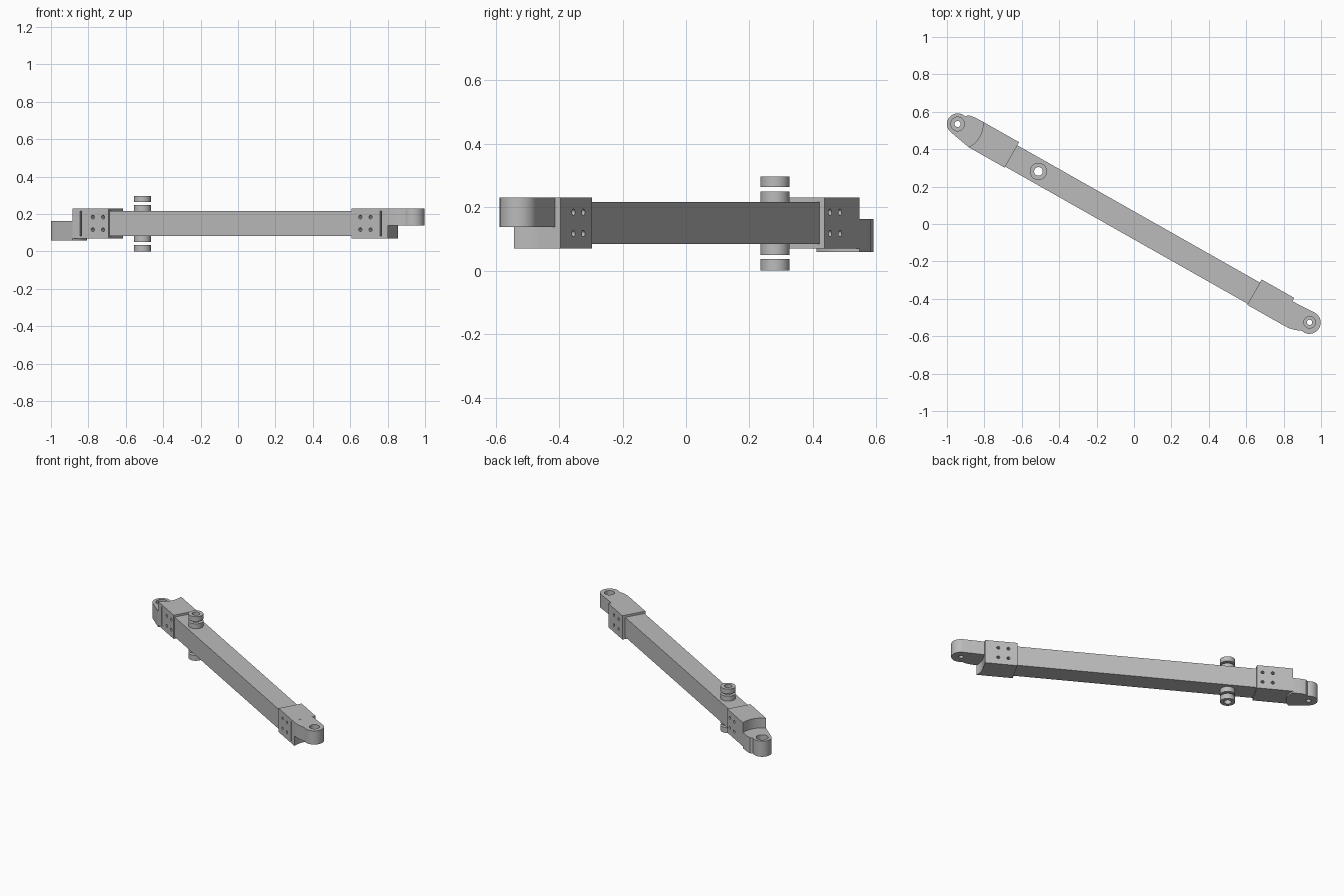
import bpy, bmesh
from math import radians, cos, sin, pi, asin
from mathutils import Matrix

cube = bpy.data.objects.get("Cube")
if cube:
    bpy.data.objects.remove(cube, do_unlink=True)

# The bar runs diagonally; parts are laid out along it (s) and across it (t)
TURN = Matrix.Rotation(radians(-29.5), 4, 'Z')

grey = bpy.data.materials.new("machined grey")
grey.use_nodes = True
grey.diffuse_color = (0.5, 0.5, 0.5, 1)
grey.node_tree.nodes["Principled BSDF"].inputs["Base Color"].default_value = (0.5, 0.5, 0.5, 1)


def finish(name, bm):
    bm.transform(TURN)
    bmesh.ops.recalc_face_normals(bm, faces=bm.faces)
    mesh = bpy.data.meshes.new(name)
    bm.to_mesh(mesh)
    bm.free()
    mesh.materials.append(grey)
    obj = bpy.data.objects.new(name, mesh)
    bpy.context.collection.objects.link(obj)
    return obj


def prism(name, outline, z0, z1):
    bm = bmesh.new()
    face = bm.faces.new([bm.verts.new((s, t, z0)) for s, t in outline])
    new = bmesh.ops.extrude_face_region(bm, geom=[face])["geom"]
    verts = [g for g in new if isinstance(g, bmesh.types.BMVert)]
    bmesh.ops.translate(bm, verts=verts, vec=(0, 0, z1 - z0))
    return finish(name, bm)


def box(name, s0, s1, t0, t1, z0, z1):
    return prism(name, [(s0, t0), (s1, t0), (s1, t1), (s0, t1)], z0, z1)


def arc(s, t, r, a0, a1, n=20):
    angles = [a0 + (a1 - a0) * i / n for i in range(n + 1)]
    return [(s + r * cos(a), t + r * sin(a)) for a in angles]


def cylinder(name, s, t, z0, z1, r):
    return prism(name, arc(s, t, r, 0, 2 * pi, 40)[:-1], z0, z1)


def cross_pin(s, z, r):
    bm = bmesh.new()
    place = Matrix.Translation((s, 0, z)) @ Matrix.Rotation(pi / 2, 4, 'X')
    bmesh.ops.create_cone(bm, cap_ends=True, segments=20, radius1=r, radius2=r,
                          depth=0.3, matrix=place)
    return finish("cutter", bm)


def cut(obj, *cutters):
    for c in cutters:
        c.hide_render = True
        mod = obj.modifiers.new("cut", 'BOOLEAN')
        mod.operation, mod.solver, mod.object = 'DIFFERENCE', 'EXACT', c
        bpy.context.view_layer.objects.active = obj
        bpy.ops.object.modifier_apply(modifier=mod.name)
        bpy.data.objects.remove(c, do_unlink=True)


HALF, CLEAR = 0.078, 0.136       # sleeve half width, clearance radius
LEFT, RIGHT = -1.084, 1.076      # pivot positions along the bar
BOLT = -0.583
swing = asin(HALF / CLEAR)

# Square bar with a vertical bolt hole
bar = box("bar", -0.752, 0.745, -0.072, 0.059, 0.084, 0.216)
cut(bar, cylinder("cutter", BOLT, -0.007, 0, 0.3, 0.023))

# Spacer rings above and below the bar
for name, z0, z1 in (("lower_washer", 0, 0.036), ("lower_spacer", 0.05, 0.084),
                     ("upper_spacer", 0.216, 0.249), ("upper_washer", 0.264, 0.297)):
    ring = cylinder(name, BOLT, -0.007, z0, z1, 0.046)
    cut(ring, cylinder("cutter", BOLT, -0.007, -0.1, 0.4, 0.023))

# Sleeves with a curved clearance face at the outer end
left_sleeve = prism("rear_sleeve", [(-0.75, -HALF), (-0.75, HALF)]
                    + arc(LEFT, 0, CLEAR, swing, -swing), 0.07, 0.23)
right_sleeve = prism("front_sleeve", [(0.94, HALF), (0.74, HALF), (0.74, -HALF)]
                     + arc(RIGHT, 0, CLEAR, pi + swing, pi), 0.07, 0.23)

# Four cross holes and a thin seam slot on each sleeve
for sleeve, side, near in ((left_sleeve, -1, 0.785), (right_sleeve, 1, 0.795)):
    for s in (near, near + 0.063):
        for z in (0.117, 0.184):
            cut(sleeve, cross_pin(side * s, z, 0.01))
    edges = sorted((side * 0.917, side * 0.925))
    cut(sleeve, box("cutter", *edges, -0.1, -0.06, 0.084, 0.216))

# Lower tongue, rounded around its pivot
left_tongue = prism("rear_tongue", arc(LEFT, 0, CLEAR, -swing, swing)
                    + [(-1.024, 0.077), (-1.055, 0.071)]
                    + arc(LEFT, 0.001, 0.057, radians(75), radians(255)), 0.058, 0.163)
# Upper tongue, straight on one side and tapered on the other
right_tongue = prism("front_tongue", [(0.93, 0.057), (0.93, -0.077), (0.995, -0.077),
                                      (1.03, -0.069)]
                     + arc(RIGHT, 0.003, 0.06, radians(-105), radians(90)), 0.138, 0.2299)

# Pivot holes, counterbored from above
for tongue, s, t, top, r_big, r_small in ((left_tongue, LEFT, 0.001, 0.163, 0.037, 0.016),
                                          (right_tongue, RIGHT, 0.005, 0.23, 0.031, 0.014)):
    cut(tongue, cylinder("cutter", s, t, 0, 0.3, r_small),
        cylinder("cutter", s, t, top - 0.05, 0.3, r_big))

# Smooth the round surfaces and keep the edges crisp
bpy.ops.object.select_all(action='DESELECT')
for obj in bpy.context.collection.objects:
    if obj.type == 'MESH' and grey.name in obj.data.materials:
        obj.select_set(True)
        bpy.context.view_layer.objects.active = obj
bpy.ops.object.shade_smooth_by_angle(angle=radians(30))
